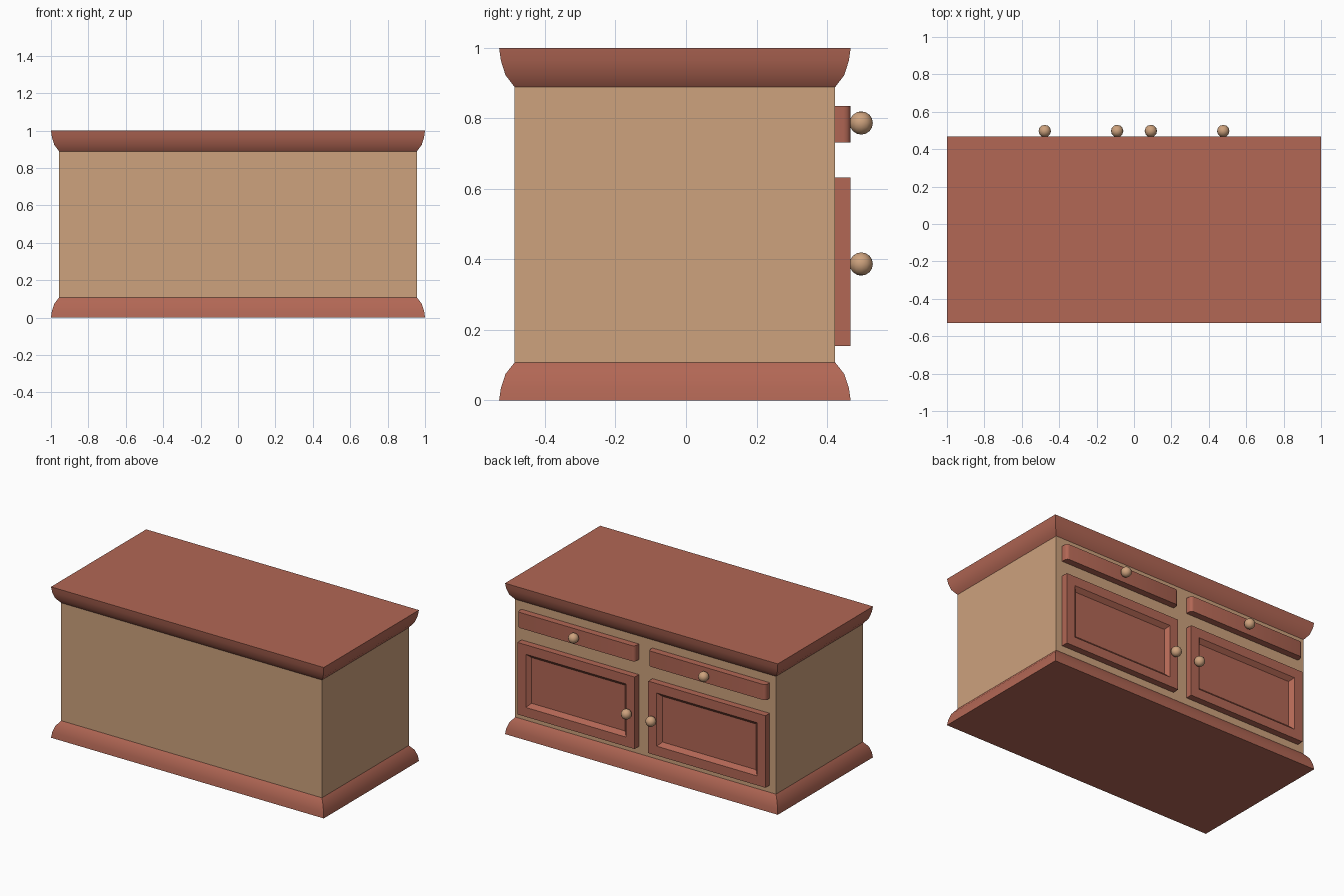
import bpy, bmesh, math
from mathutils import Vector

if "Cube" in bpy.data.objects:
    bpy.data.objects.remove(bpy.data.objects["Cube"])

def mat(name, rgb):
    m = bpy.data.materials.new(name)
    m.diffuse_color = (*rgb, 1)
    m.use_nodes = True
    m.node_tree.nodes["Principled BSDF"].inputs["Base Color"].default_value = m.diffuse_color
    return m

RED = mat("reddish_wood", (0.445, 0.135, 0.09))
TAN = mat("light_wood", (0.61, 0.36, 0.205))
CY = -0.0315          # centre of the case in depth
BACK, FACE = 0.423, 0.467   # case face and door face

def finish(bm, name, material, smooth=None):
    bmesh.ops.recalc_face_normals(bm, faces=bm.faces)
    me = bpy.data.meshes.new(name)
    bm.to_mesh(me)
    bm.free()
    ob = bpy.data.objects.new(name, me)
    bpy.context.collection.objects.link(ob)
    me.materials.append(material)
    if smooth is not None:
        bpy.ops.object.select_all(action='DESELECT')
        ob.select_set(True)
        bpy.context.view_layer.objects.active = ob
        bpy.ops.object.shade_smooth_by_angle(angle=math.radians(smooth))
    return ob

def box(x0, x1, y0, y1, z0, z1):
    bm = bmesh.new()
    bmesh.ops.create_cube(bm, size=1)
    for v in bm.verts:
        v.co = Vector((x1 if v.co.x > 0 else x0,
                       y1 if v.co.y > 0 else y0,
                       z1 if v.co.z > 0 else z0))
    return bm

def moulding(name, profile):
    """Rectangular slab lofted through (overhang, height) steps."""
    bm = bmesh.new()
    rings = []
    for o, z in profile:
        hx, hy = 0.956 + o, 0.4545 + o
        rings.append([bm.verts.new((sx * hx, CY + sy * hy, z))
                      for sx, sy in ((-1, -1), (1, -1), (1, 1), (-1, 1))])
    for a, b in zip(rings, rings[1:]):
        for i in range(4):
            j = (i + 1) % 4
            bm.faces.new((a[i], a[j], b[j], b[i]))
    bm.faces.new(rings[0])
    bm.faces.new(rings[-1])
    return finish(bm, name, RED, 40)

# case
finish(box(-0.956, 0.956, CY - 0.4545, BACK, 0.1, 0.9), "case", TAN)

# plinth and top with convex edges
curve = [(0.044, 0), (0.039, 0.035), (0.026, 0.075), (0, 0.108)]
moulding("plinth", curve)
moulding("top", [(o, 1 - z * 1.03) for o, z in curve])

for side, s in (("left", -1), ("right", 1)):
    xa, xb = sorted((s * 0.05, s * 0.91))

    # door with sunken panel
    bm = box(xa, xb, BACK - 0.005, FACE, 0.155, 0.632)
    bm.normal_update()
    front = [f for f in bm.faces if f.normal.y > 0.9]
    bmesh.ops.inset_region(bm, faces=front, thickness=0.088)
    bmesh.ops.inset_region(bm, faces=front, thickness=0.035)
    for v in front[0].verts:
        v.co.y -= 0.025
    finish(bm, side + "_door", RED)

    # drawer front with rounded ends
    bm = box(xa, xb, BACK - 0.005, FACE, 0.732, 0.835)
    edges = [e for e in bm.edges
             if all(v.co.y > BACK for v in e.verts)
             and abs(e.verts[0].co.z - e.verts[1].co.z) > 0.05]
    bmesh.ops.bevel(bm, geom=edges, offset=0.02, segments=3, profile=0.5,
                    affect='EDGES')
    finish(bm, side + "_drawer", RED, 40)

    # round knobs
    for part, x, z in (("drawer", 0.477, 0.787), ("door", 0.09, 0.387)):
        bm = bmesh.new()
        bmesh.ops.create_uvsphere(bm, u_segments=12, v_segments=8, radius=0.033)
        bmesh.ops.translate(bm, verts=bm.verts, vec=(s * x, 0.497, z))
        finish(bm, f"{side}_{part}_knob", TAN, 60)
